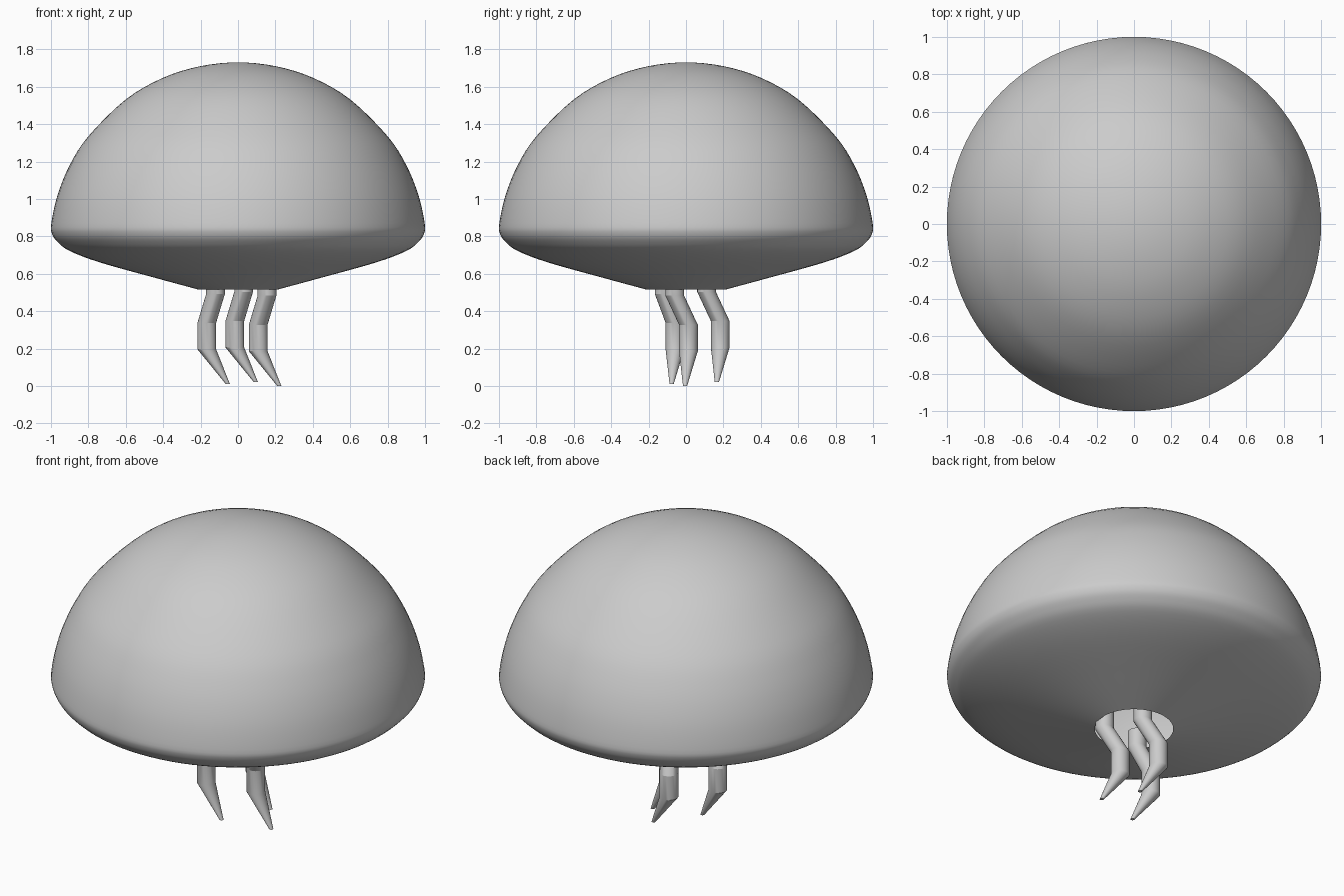
import bpy, bmesh, math
from mathutils import Vector

if "Cube" in bpy.data.objects:
    bpy.data.objects.remove(bpy.data.objects["Cube"])


def finish(bm, name, angle):
    bmesh.ops.recalc_face_normals(bm, faces=bm.faces)
    mesh = bpy.data.meshes.new(name)
    bm.to_mesh(mesh)
    bm.free()
    ob = bpy.data.objects.new(name, mesh)
    bpy.context.collection.objects.link(ob)
    bpy.ops.object.select_all(action='DESELECT')
    ob.select_set(True)
    bpy.context.view_layer.objects.active = ob
    bpy.ops.object.shade_smooth_by_angle(angle=math.radians(angle))
    return ob


def loft(name, rings, sides, angle, caps):
    """Skin horizontal circles given as (x, y, z, radius)."""
    bm = bmesh.new()
    loops = []
    for x, y, z, r in rings:
        loops.append([bm.verts.new((x + r * math.cos(2 * math.pi * i / sides),
                                    y + r * math.sin(2 * math.pi * i / sides), z))
                      for i in range(sides)])
    for a, b in zip(loops, loops[1:]):
        for i in range(sides):
            j = (i + 1) % sides
            bm.faces.new((a[i], a[j], b[j], b[i]))
    if caps:
        bm.faces.new(loops[0])
        bm.faces.new(loops[-1])
    bmesh.ops.remove_doubles(bm, verts=bm.verts, dist=1e-5)
    return finish(bm, name, angle)


def smooth_curve(pts, steps):
    """Catmull-Rom interpolation through the profile points."""
    p = [Vector(q) for q in pts]
    p = [Vector((-p[1].x, p[1].y))] + p + [2 * p[-1] - p[-2]]
    out = []
    for a, b, c, d in zip(p, p[1:], p[2:], p[3:]):
        for k in range(steps):
            t = k / steps
            out.append(0.5 * (2 * b + (c - a) * t + (2 * a - 5 * b + 4 * c - d) * t ** 2
                              + (3 * b - a - 3 * c + d) * t ** 3))
    return out + [p[-2]]


# Bell: open shell with a round mouth underneath
profile = [(0, 1.73), (0.2, 1.71), (0.4, 1.648), (0.6, 1.532), (0.8, 1.335),
           (0.9, 1.18), (0.965, 1.02), (0.998, 0.87), (0.995, 0.815), (0.965, 0.77),
           (0.9, 0.722), (0.74, 0.661), (0.45, 0.58), (0.21, 0.515)]
bell = [(0, 0, q.y, max(q.x, 0)) for q in smooth_curve(profile, 4)]
loft("bell", bell, 96, 40, False)

# Tentacles: bent tubes tapering to a blunt tip
roots = [(-0.12, -0.117, 0.01), (0.03, 0.11, 0.02), (0.155, -0.06, 0.0)]
for n, (x, y, z) in enumerate(roots):
    rings = [(x, y, 0.59, 0.05), (x, y, 0.483 + z, 0.05),
             (x - 0.047, y + 0.073, 0.327 + z, 0.05),
             (x - 0.047, y + 0.073, 0.186 + z, 0.05),
             (x + 0.066, y + 0.055, z, 0.011)]
    if n == 0:
        rings[2:] = [(px, py - 0.015, pz, r) for px, py, pz, r in rings[2:]]
    loft(f"tentacle_{n + 1}", rings, 24, 22, True)
